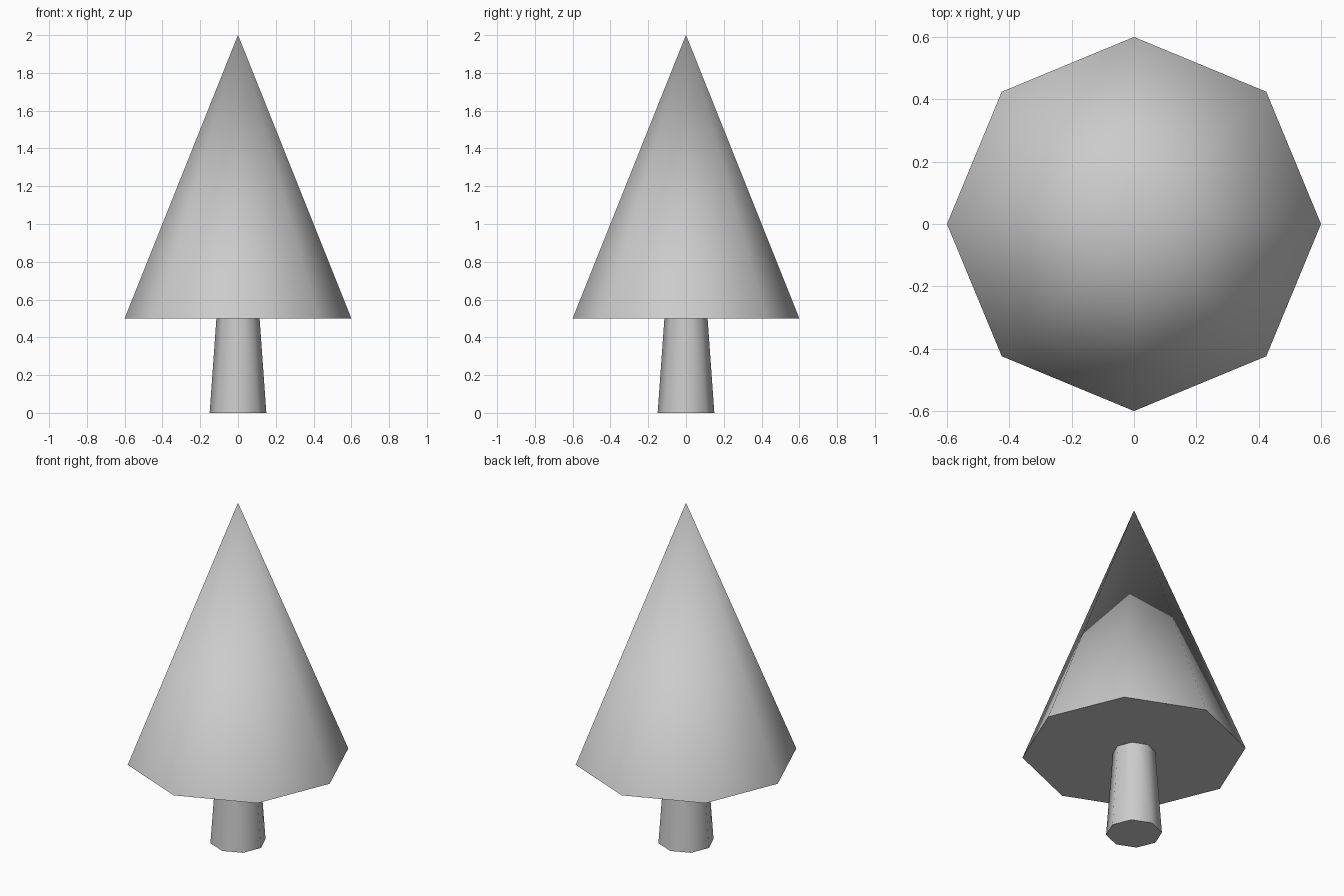
import bpy
import math

cube = bpy.data.objects.get("Cube")
if cube:
    bpy.data.objects.remove(cube, do_unlink=True)

SIDES = 8

# One plain grey for the whole tree
grey = bpy.data.materials.new("plain_grey")
grey.use_nodes = True
colour = (0.6, 0.6, 0.6, 1)
grey.diffuse_color = colour
grey.node_tree.nodes["Principled BSDF"].inputs["Base Color"].default_value = colour


def tapered_part(name, bottom_radius, top_radius, bottom, top):
    """Eight-sided taper with corners on the axes, smooth sides and sharp rims."""
    bpy.ops.mesh.primitive_cone_add(
        vertices=SIDES, radius1=bottom_radius, radius2=top_radius,
        depth=top - bottom, location=(0, 0, (bottom + top) / 2))
    part = bpy.context.object
    part.name = part.data.name = name
    part.data.materials.append(grey)
    bpy.ops.object.shade_smooth_by_angle(angle=math.radians(60))
    return part


# Trunk, running a little way into the foliage
tapered_part("trunk", 0.15, 0.10, 0, 0.7)

# Foliage cone with a closed underside
tapered_part("foliage", 0.6, 0, 0.5, 2)
